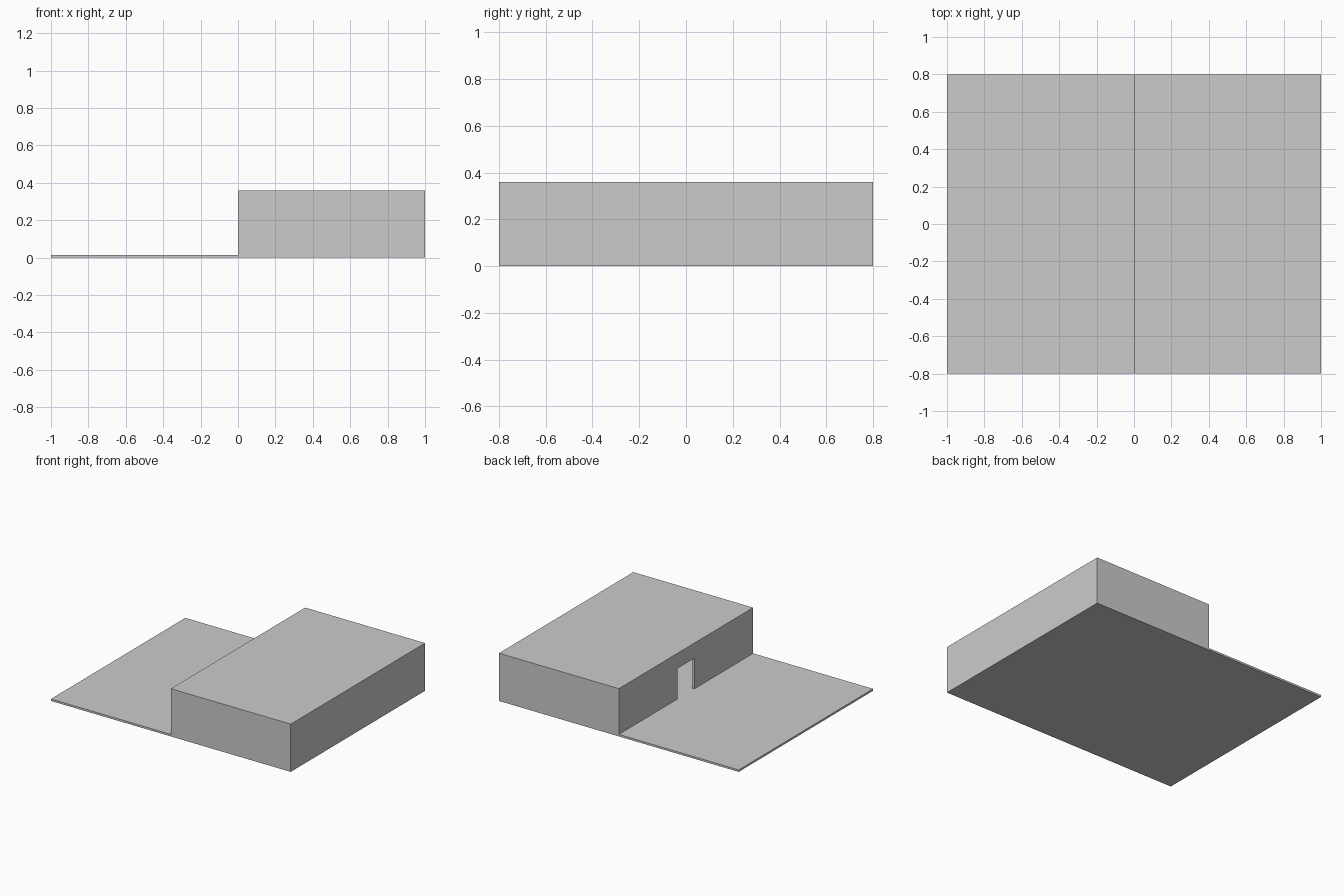
import bpy, bmesh

if "Cube" in bpy.data.objects:
    bpy.data.objects.remove(bpy.data.objects["Cube"])

W, H, T = 0.8, 0.36, 0.015      # half depth, block height, wall/slab thickness


def prism(name, profile, y0, y1):
    """Extrude an x-z profile along y into a closed solid."""
    bm = bmesh.new()
    face = bm.faces.new([bm.verts.new((x, y0, z)) for x, z in profile])
    ext = bmesh.ops.extrude_face_region(bm, geom=[face])
    moved = [v for v in ext["geom"] if isinstance(v, bmesh.types.BMVert)]
    bmesh.ops.translate(bm, vec=(0, y1 - y0, 0), verts=moved)
    bmesh.ops.recalc_face_normals(bm, faces=bm.faces)
    mesh = bpy.data.meshes.new(name)
    bm.to_mesh(mesh)
    bm.free()
    obj = bpy.data.objects.new(name, mesh)
    bpy.context.collection.objects.link(obj)
    return obj


def rect(x0, x1, z0, z1):
    return [(x0, z0), (x1, z0), (x1, z1), (x0, z1)]


def cut(target, cutter):
    mod = target.modifiers.new(cutter.name, "BOOLEAN")
    mod.operation = "DIFFERENCE"
    mod.solver = "EXACT"
    mod.object = cutter
    bpy.context.view_layer.objects.active = target
    bpy.ops.object.modifier_apply(modifier=mod.name)
    bpy.data.objects.remove(cutter)


# Flat yard slab and flat-roofed block share one stepped profile
shelter = prism("shelter_with_yard",
                [(-1, 0), (1, 0), (1, H), (0, H), (0, T), (-1, T)], -W, W)

# Hollow room inside the block
cut(shelter, prism("room_cutter", rect(T, 1 - T, T, H - T), -W + T, W - T))

# Doorway from the yard, level with the floor
cut(shelter, prism("doorway_cutter", rect(-0.05, 0.1, T, 0.245), -0.1, 0.1))
